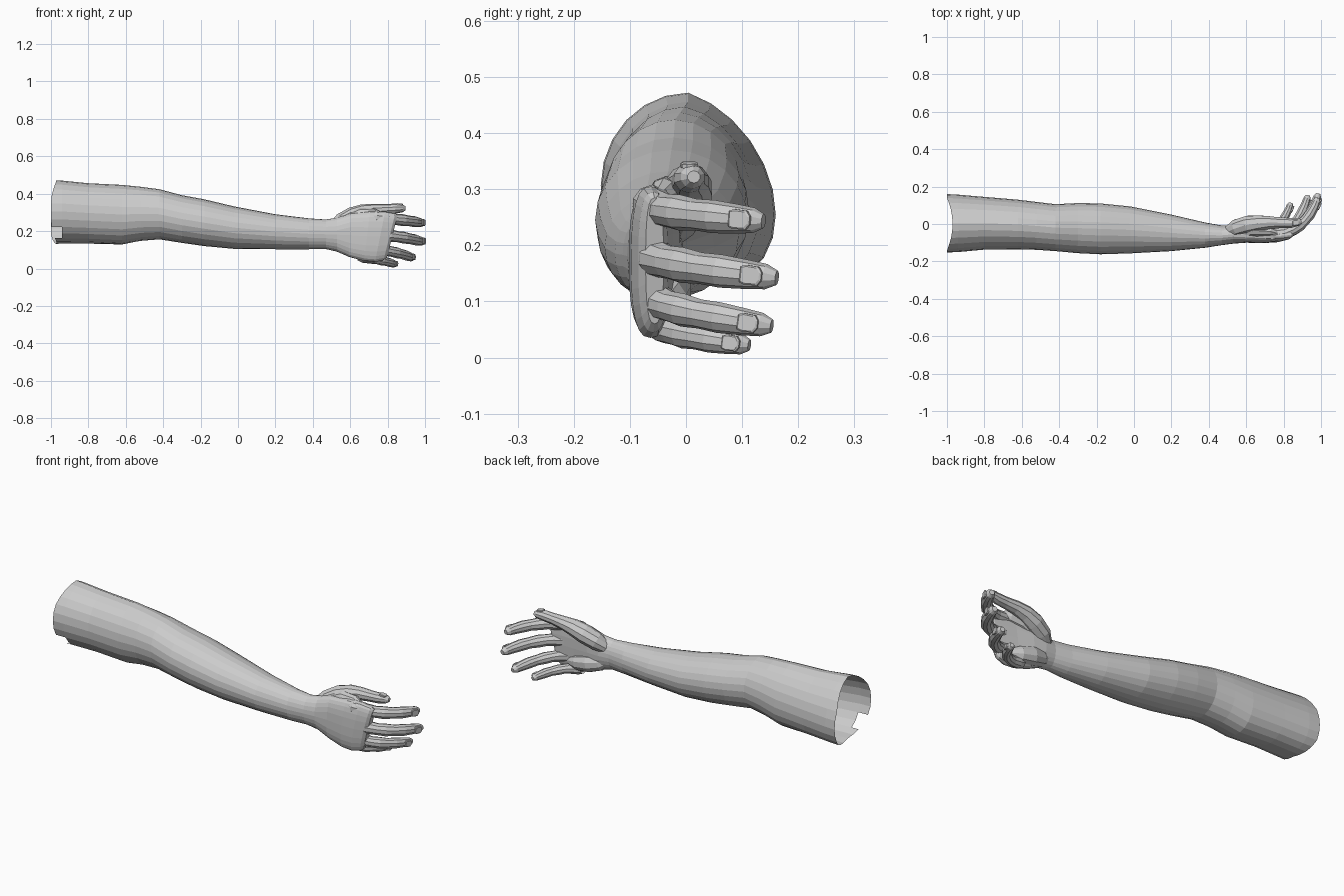
import bpy, bmesh, math
from mathutils import Vector

if "Cube" in bpy.data.objects:
    bpy.data.objects.remove(bpy.data.objects["Cube"])

skin = bpy.data.materials.new("plain grey skin")
skin.diffuse_color = (0.6, 0.6, 0.6, 1)
skin.use_nodes = True
skin.node_tree.nodes["Principled BSDF"].inputs["Base Color"].default_value = skin.diffuse_color


def finish(name, bm):
    bmesh.ops.recalc_face_normals(bm, faces=bm.faces)
    me = bpy.data.meshes.new(name)
    bm.to_mesh(me)
    bm.free()
    me.materials.append(skin)
    ob = bpy.data.objects.new(name, me)
    bpy.context.collection.objects.link(ob)
    return ob


def loft(bm, rings, cap_start=False, cap_end=True):
    """Skin a list of point rings, returning the vertex rings."""
    vs = [[bm.verts.new(p) for p in r] for r in rings]
    n = len(vs[0])
    for a, b in zip(vs, vs[1:]):
        for i in range(n):
            j = (i + 1) % n
            bm.faces.new((a[i], a[j], b[j], b[i]))
    if cap_start:
        bm.faces.new(vs[0][::-1])
    if cap_end:
        bm.faces.new(vs[-1])
    return vs


def tube(name, path, radii, sides=10, flat=1.0):
    """Tapered limb along a path; flat scales the thickness across the palm."""
    path = [Vector(p) for p in path]
    rings = []
    for k, (p, r) in enumerate(zip(path, radii)):
        t = (path[min(k + 1, len(path) - 1)] - path[max(k - 1, 0)]).normalized()
        nrm = t.cross(Vector((0, 0, 1))).normalized()
        up = nrm.cross(t)
        rings.append([p + r * (flat * math.cos(a) * nrm + math.sin(a) * up)
                      for a in (2 * math.pi * (i + .5) / sides for i in range(sides))])
    bm = bmesh.new()
    loft(bm, rings)
    return finish(name, bm)


# Arm and palm: x, y min, y max, z min, z max, sag of the inner side, lean
SECTIONS = [
    (-.97, -.152, .160, .140, .472, .33, 0),
    (-.94, -.150, .157, .140, .470, .33, 0),
    (-.80, -.137, .145, .138, .456, .28, 0),
    (-.62, -.135, .130, .130, .447, .20, 0),
    (-.52, -.138, .118, .148, .437, .12, 0),
    (-.42, -.145, .106, .156, .424, .05, 0),
    (-.30, -.156, .112, .137, .392, 0, 0),
    (-.18, -.162, .110, .120, .370, 0, 0),
    (-.02, -.157, .094, .105, .332, 0, 0),
    (.20, -.145, .050, .103, .290, 0, 0),
    (.38, -.127, .008, .103, .268, 0, 0),
    (.47, -.113, -.008, .104, .262, 0, 0),
    (.53, -.105, -.005, .090, .272, 0, 0),
    (.60, -.100, -.010, .062, .295, 0, .05),
    (.69, -.102, -.022, .040, .305, 0, .12),
    (.76, -.098, -.028, .035, .305, 0, .2),
    (.81, -.085, -.032, .045, .295, 0, .25),
    (.825, -.072, -.040, .060, .285, 0, .25),
]
SIDES = 24
rings = []
for x, y0, y1, z0, z1, sag, lean in SECTIONS:
    yc, zc, ry, rz = (y0 + y1) / 2, (z0 + z1) / 2, (y1 - y0) / 2, (z1 - z0) / 2
    power = .75 if x > .55 else 1      # boxier palm
    ring = []
    for i in range(SIDES):
        a = 2 * math.pi * i / SIDES
        c, s = math.cos(a), math.sin(a)
        dy = ry * math.copysign(abs(c) ** power, c)
        dz = rz * math.copysign(abs(s) ** power, s)
        ring.append((x + lean * dz, yc + dy, zc + dz - sag * max(dy, 0)))
    rings.append(ring)
bm = bmesh.new()
vs = loft(bm, rings)
# ragged open end of the upper arm, longer on the outer and inner sides
for v in vs[0]:
    v.co.x -= .03 * min(1, abs(v.co.y) / .14) ** 2
gaps = [f for f in bm.faces if f.calc_center_median().x < -.94
        and f.calc_center_median().y < 0 and .17 < f.calc_center_median().z < .22]
bmesh.ops.delete(bm, geom=gaps, context='FACES')
finish("arm_and_palm", bm)

# Fingers: each curls along an arc from knuckle to tip
FINGERS = {
    "index": ((.74, -.060, .272), (.982, .138, .243), .029),
    "middle": ((.75, -.062, .185), (.985, .162, .142), .029),
    "ring": ((.73, -.058, .110), (.930, .153, .056), .027),
    "little": ((.67, -.045, .060), (.838, .113, .022), .0235),
}
STEPS = [(-.12, .9), (0, 1.25), (.2, 1.15), (.35, 1.02), (.47, 1.1), (.6, .97),
         (.72, 1.02), (.86, .9), (.95, .78), (1, .45)]
BEND = math.radians(72)


def nail(name, pos, out, along, size):
    """Thin rounded plate lying on the back of a fingertip."""
    bm = bmesh.new()
    side = out.cross(along).normalized()
    shape = [(-.8, -.7), (-.8, .7), (-.3, .85), (.8, .8), (1.15, .35),
             (1.15, -.35), (.8, -.8), (-.3, -.85)]
    rs = [[pos + out * h + along * a * size * k + side * b * size * k for a, b in shape]
          for h, k in ((-.006, 1), (.001, 1), (.003, .85))]
    loft(bm, rs, True, True)
    finish(name, bm)


for name, (base, tip, r) in FINGERS.items():
    base, tip = Vector(base), Vector(tip)

    def at(u):
        d = tip - base
        return base + Vector((d.x * math.sin(u * BEND) / math.sin(BEND),
                              d.y * (1 - math.cos(u * BEND)) / (1 - math.cos(BEND)),
                              d.z * u))
    tube(name + "_finger", [at(u) for u, _ in STEPS], [r * k for _, k in STEPS])
    along = (at(.98) - at(.8)).normalized()
    out = along.cross(Vector((0, 0, 1))).normalized()
    nail(name + "_nail", at(.89) + out * r * .88, out, along, r * .72)

# Thumb with its fleshy base
thumb = [(.50, -.045, .215), (.55, -.020, .250), (.61, -.004, .280), (.67, .004, .302),
         (.73, .008, .313), (.79, .006, .317), (.84, .006, .320), (.88, .012, .322),
         (.895, .014, .322)]
tube("thumb", thumb, [.03, .045, .048, .042, .033, .028, .027, .021, .011], 10, 1.05)
nail("thumb_nail", Vector((.862, .006, .345)), Vector((.1, 0, 1)).normalized(),
     Vector((1, .1, -.1)).normalized(), .018)

# Web between thumb and index, and the heel of the palm
tube("thumb_web", [(.58, -.04, .25), (.66, -.035, .28), (.73, -.04, .285), (.77, -.05, .28)],
     [.04, .045, .035, .02], 10, .8)
tube("palm_heel", [(.49, -.05, .15), (.54, -.04, .13), (.60, -.032, .115),
                   (.67, -.035, .10), (.73, -.045, .09)],
     [.025, .042, .048, .042, .02], 10, .9)
